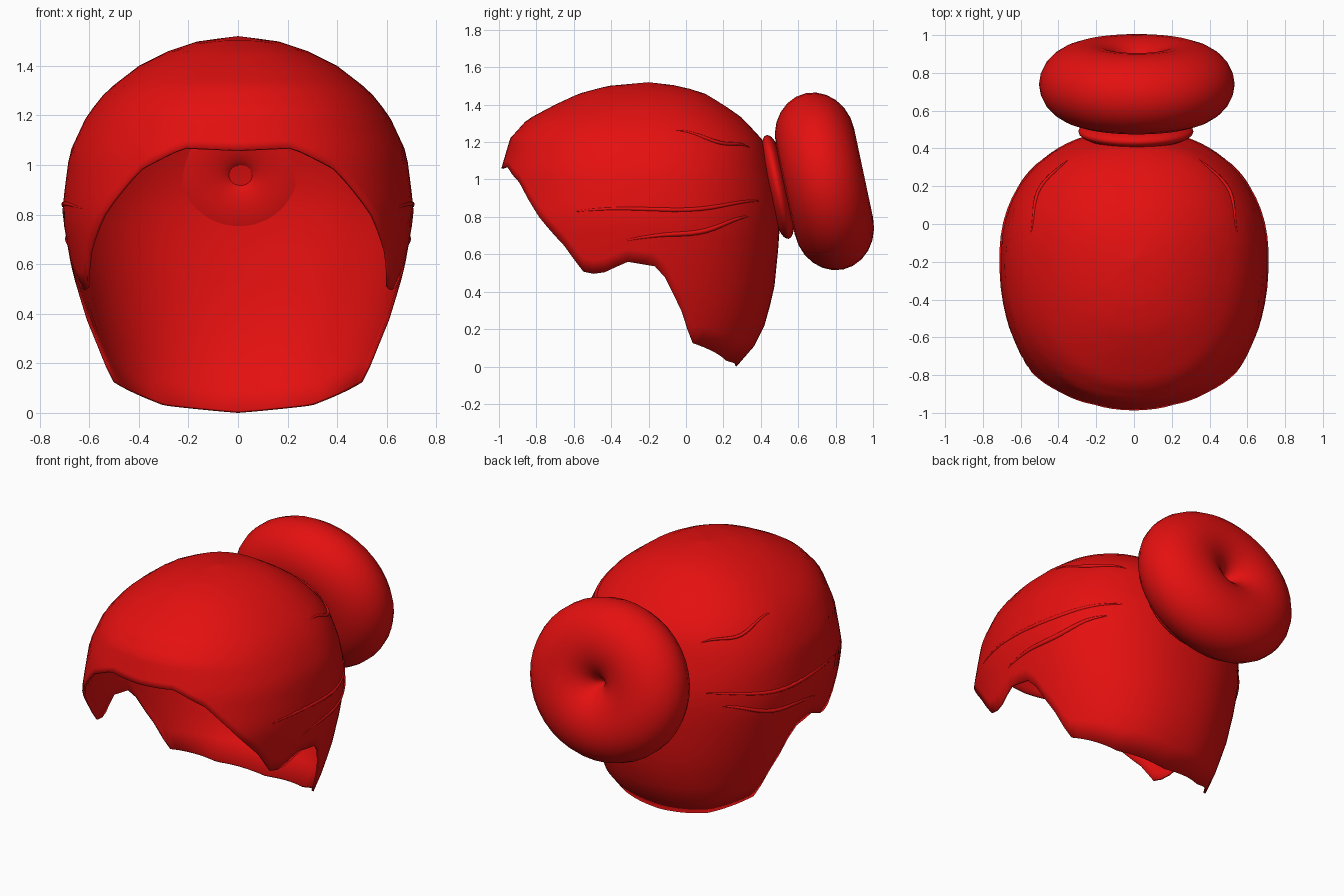
import bpy, bmesh, math
from mathutils import Vector

cube = bpy.data.objects.get("Cube")
if cube:
    bpy.data.objects.remove(cube, do_unlink=True)

red = bpy.data.materials.new("hair_red")
red.use_nodes = True
red.diffuse_color = (0.78, 0.005, 0.005, 1)
red.node_tree.nodes["Principled BSDF"].inputs["Base Color"].default_value = red.diffuse_color

MID_Y, TOP = -0.2, 1.52
# Each profile lists (height, size); the hem lists (angle from front, height)
WIDTH = [(0, .48), (.13, .54), (.38, .62), (.6, .675), (.8, .71), (.9, .70), (1.05, .68),
         (1.2, .61), (1.3, .53), (1.4, .40), (1.46, .28), (1.5, .16), (TOP, 0)]
FRONT = [(0, .85), (.8, .84), (1.05, .79), (1.22, .74), (1.32, .65), (1.4, .50),
         (1.46, .37), (1.5, .22), (TOP, 0)]
BACK = [(0, .47), (.15, .60), (.4, .67), (.7, .70), (.9, .70), (1.2, .62), (1.33, .50),
        (1.4, .40), (1.46, .30), (1.5, .17), (TOP, 0)]
HEM = [(0, 1.06), (17, 1.07), (33, .98), (44, .85), (62, .62), (67, .51), (74, .49), (84, .56),
       (94, .53), (98, .42), (106, .25), (110, .13), (145, .03), (180, 0)]


def lookup(table, v):
    for (a, p), (b, q) in zip(table, table[1:]):
        if v <= b:
            return p + (q - p) * (v - a) / (b - a)
    return table[-1][1]


def on_cap(angle, z, lift=0):
    """Point on the cap at an angle from the front (positive is left)."""
    s, c = math.sin(math.radians(angle)), math.cos(math.radians(angle))
    s, c = (math.copysign(abs(k) ** 0.9, k) for k in (s, c))
    depth = lookup(FRONT if c > 0 else BACK, z) + lift
    return Vector(((lookup(WIDTH, z) + lift) * s, MID_Y - depth * c, z))


def finish(ob, name):
    ob.name = name
    ob.data.materials.append(red)
    bpy.ops.object.select_all(action='DESELECT')
    bpy.context.view_layer.objects.active = ob
    ob.select_set(True)
    if ob.type == 'MESH':
        bpy.ops.object.shade_smooth_by_angle(angle=math.radians(50))
    return ob


# Open cap of hair, from a ragged hem up to the crown
COLS, ROWS = 90, 22
bm = bmesh.new()
rings = []
for r in range(ROWS):
    ring = []
    for k in range(COLS):
        angle = 360 * k / COLS - 180
        hem = lookup(HEM, abs(angle))
        z = hem + (TOP - hem) * math.sin(math.pi / 2 * r / ROWS)
        ring.append(bm.verts.new(on_cap(angle, z)))
    rings.append(ring)
crown = bm.verts.new((0, MID_Y, TOP))
for k in range(COLS):
    n = (k + 1) % COLS
    for low, high in zip(rings, rings[1:]):
        bm.faces.new((low[k], low[n], high[n], high[k]))
    bm.faces.new((rings[-1][k], rings[-1][n], crown))
mesh = bpy.data.meshes.new("hair_cap")
bm.to_mesh(mesh)
bm.free()
cap = bpy.data.objects.new("hair_cap", mesh)
bpy.context.collection.objects.link(cap)
finish(cap, "hair_cap")
shell = cap.modifiers.new("thickness", 'SOLIDIFY')
shell.thickness = 0.012
shell.offset = -1


# Tied bun and the hair band beneath it
def ring_part(name, place, radius, tube, scale):
    bpy.ops.mesh.primitive_torus_add(major_segments=40, minor_segments=24, major_radius=radius,
                                     minor_radius=tube, location=place,
                                     rotation=(math.radians(-78), 0, 0))
    ob = bpy.context.object
    ob.scale = scale
    return finish(ob, name)


ring_part("bun", (.015, .74, .99), .26, .258, (1, .93, .83))
ring_part("bun_band", (.01, .49, .96), .17, .135, (1, .93, .36))


# Slim raised locks lying along the cap
def lock(name, start, end, thick):
    curve = bpy.data.curves.new(name, 'CURVE')
    curve.dimensions = '3D'
    curve.bevel_depth = thick
    curve.bevel_resolution = 2
    line = curve.splines.new('POLY')
    steps = 16
    line.points.add(steps)
    for i, p in enumerate(line.points):
        t = i / steps
        angle = start[0] + (end[0] - start[0]) * t
        z = start[1] + (end[1] - start[1]) * t + 0.012 * math.sin(9 * t)
        p.co = (*on_cap(angle, z, -0.004), 1)
        p.radius = math.sin(math.pi * t) ** 0.6 + 0.02
    ob = bpy.data.objects.new(name, curve)
    bpy.context.collection.objects.link(ob)
    finish(ob, name)


for side, word in ((1, "left"), (-1, "right")):
    lock(word + "_upper_lock", (side * 100, 1.26), (side * 150, 1.16), .010)
    lock(word + "_middle_lock", (side * 60, .82), (side * 150, .88), .012)
    lock(word + "_lower_lock", (side * 80, .66), (side * 140, .80), .014)
